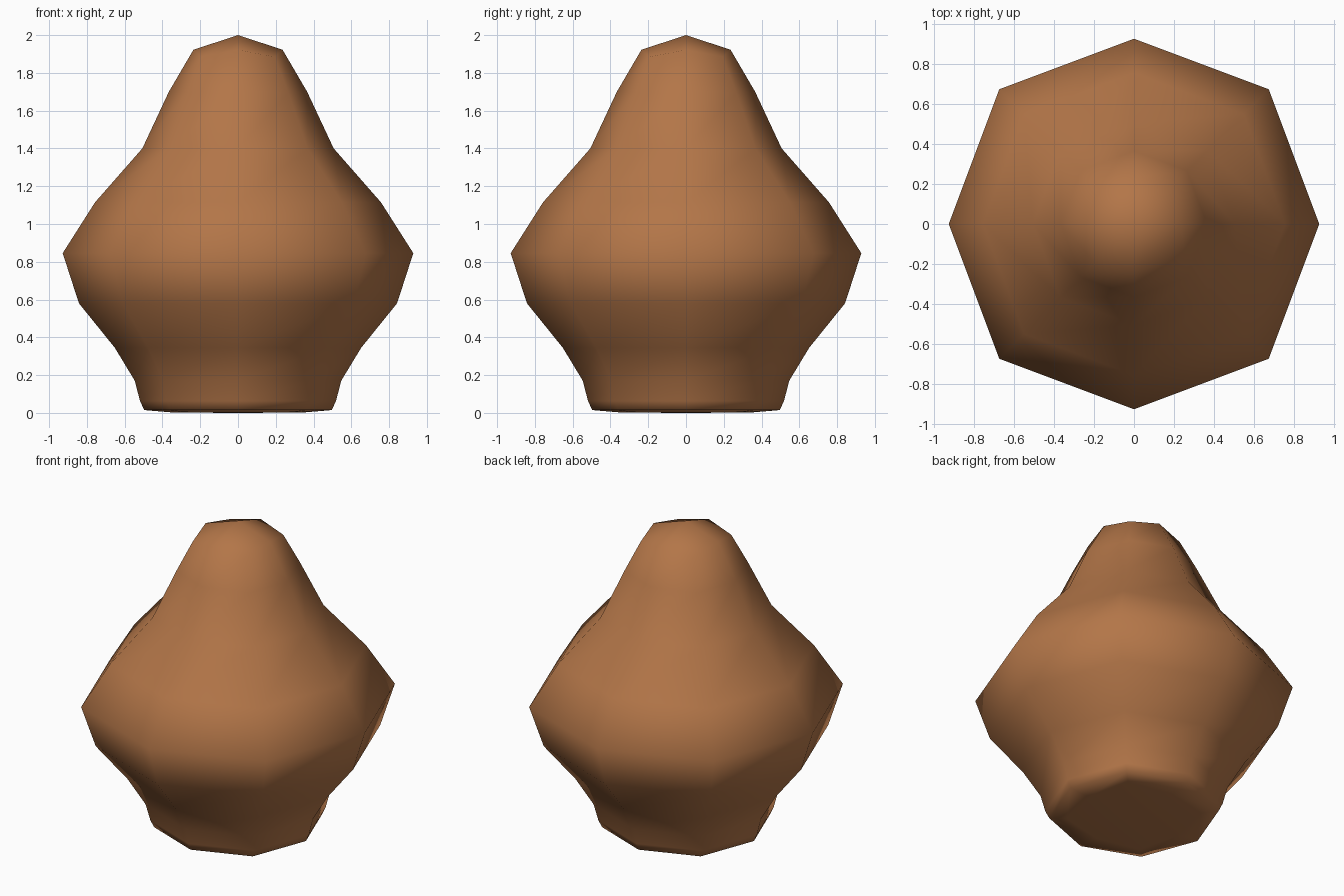
import bpy, bmesh

if "Cube" in bpy.data.objects:
    bpy.data.objects.remove(bpy.data.objects["Cube"])

# Square cage rings, bottom to top: (half width, height)
RINGS = [(0.58, -0.002), (0.55, 0.02), (0.615, 0.30),
         (1.26, 0.85), (0.42, 1.374), (0.375, 2.055)]
CORNERS = [(1, 1), (-1, 1), (-1, -1), (1, -1)]

# Body: lofted square tube, capped at both ends
bm = bmesh.new()
loops = [[bm.verts.new((h * x, h * y, z)) for x, y in CORNERS] for h, z in RINGS]
for lo, hi in zip(loops, loops[1:]):
    for i in range(4):
        j = (i + 1) % 4
        bm.faces.new((lo[i], lo[j], hi[j], hi[i]))
bm.faces.new(loops[0][::-1])
bm.faces.new(loops[-1])
for f in bm.faces:
    f.smooth = True
mesh = bpy.data.meshes.new("rounded_vessel")
bm.to_mesh(mesh)
bm.free()
body = bpy.data.objects.new("rounded_vessel", mesh)
bpy.context.collection.objects.link(body)

# One smoothing step turns the square cage into eight sides
sub = body.modifiers.new("soften", 'SUBSURF')
sub.levels = sub.render_levels = 1

# Brown clay colour
mat = bpy.data.materials.new("brown_clay")
mat.diffuse_color = (0.45, 0.18, 0.065, 1)
mat.use_nodes = True
mat.node_tree.nodes["Principled BSDF"].inputs["Base Color"].default_value = mat.diffuse_color
mesh.materials.append(mat)
